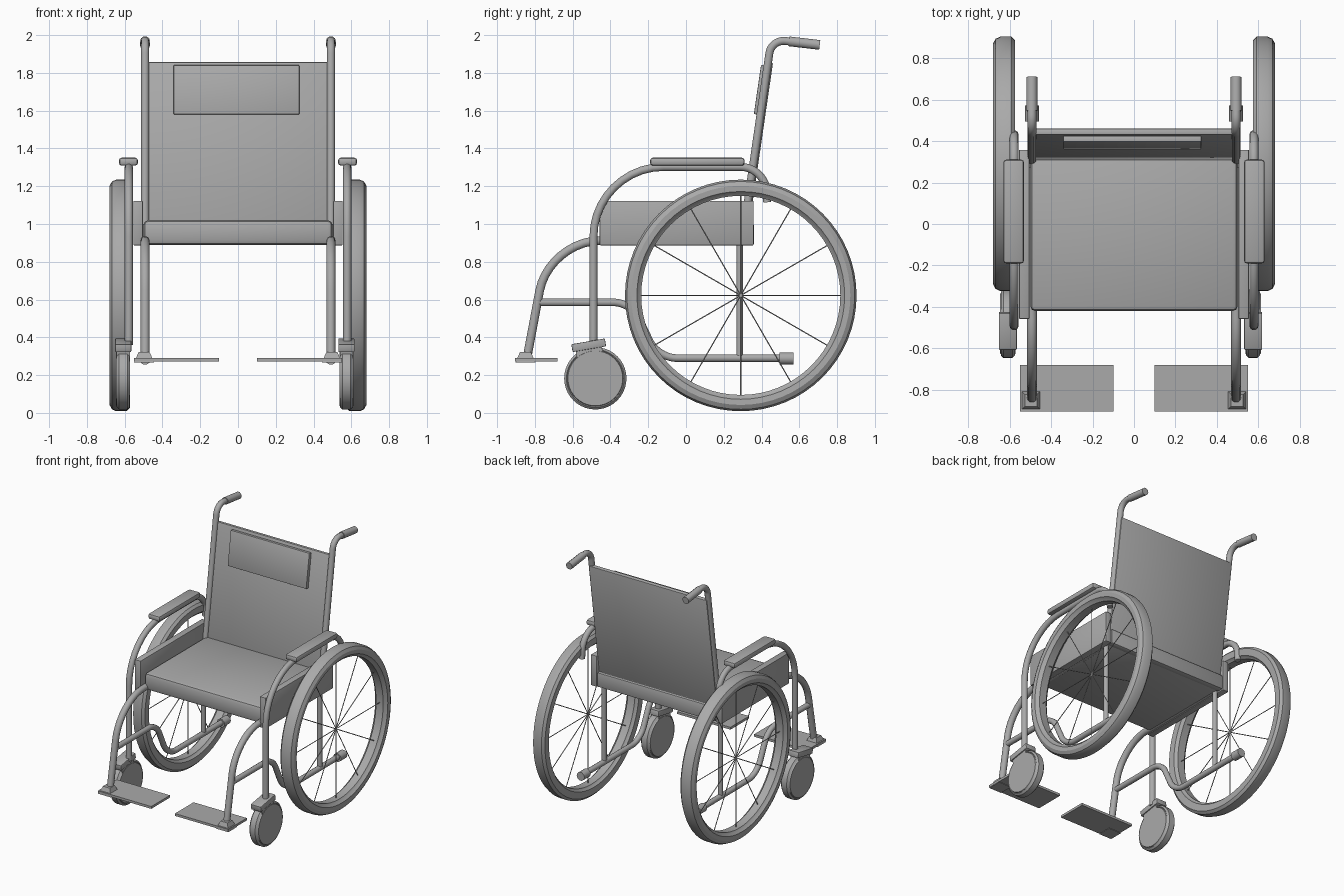
import bpy, bmesh, math
from mathutils import Vector, Matrix

if "Cube" in bpy.data.objects:
    bpy.data.objects.remove(bpy.data.objects["Cube"], do_unlink=True)

GREY = (0.4, 0.4, 0.4, 1)
grey = bpy.data.materials.new("plain_grey")
grey.use_nodes = True
grey.diffuse_color = GREY
grey.node_tree.nodes["Principled BSDF"].inputs["Base Color"].default_value = GREY


def add_object(name, data):
    obj = bpy.data.objects.new(name, data)
    bpy.context.collection.objects.link(obj)
    data.materials.append(grey)
    return obj


def finish(name, bm, smooth=False):
    bmesh.ops.recalc_face_normals(bm, faces=bm.faces)
    mesh = bpy.data.meshes.new(name)
    bm.to_mesh(mesh)
    bm.free()
    obj = add_object(name, mesh)
    if smooth:
        bpy.ops.object.select_all(action='DESELECT')
        obj.select_set(True)
        bpy.context.view_layer.objects.active = obj
        bpy.ops.object.shade_smooth_by_angle(angle=math.radians(30))
    return obj


def box(name, centre, size, bevel=0.0, tilt=0.0, taper=1.0, segments=2):
    """Box tilted about x, with an optional narrower top and soft edges."""
    bm = bmesh.new()
    bmesh.ops.create_cube(bm, size=1)
    for v in bm.verts:
        if v.co.z > 0:
            v.co.x *= taper
            v.co.y *= taper
        v.co = Vector(a * b for a, b in zip(v.co, size))
    if bevel:
        bmesh.ops.bevel(bm, geom=bm.edges[:], offset=bevel, segments=segments,
                        profile=0.5, affect='EDGES')
    bm.transform(Matrix.Translation(centre) @ Matrix.Rotation(tilt, 4, 'X'))
    return finish(name, bm, bevel > 0)


def rounded(points):
    """Path in (y, z, corner length), each corner turned into an arc."""
    pts = [Vector(p[:2]) for p in points]
    out = [pts[0]]
    for i in range(1, len(pts) - 1):
        corner, reach = pts[i], points[i][2]
        a = corner + (pts[i - 1] - corner).normalized() * reach
        b = corner + (pts[i + 1] - corner).normalized() * reach
        c, d = a.lerp(corner, 0.55), b.lerp(corner, 0.55)
        for k in range(11):
            t = k / 10
            s = 1 - t
            out.append(a * s**3 + c * 3 * s * s * t + d * 3 * s * t * t + b * t**3)
    return out + [pts[-1]]


def tube(name, x, points, radius):
    curve = bpy.data.curves.new(name, 'CURVE')
    curve.dimensions = '3D'
    curve.bevel_depth = radius
    curve.bevel_resolution = 3
    curve.use_fill_caps = True
    path = rounded(points)
    spline = curve.splines.new('POLY')
    spline.points.add(len(path) - 1)
    for p, co in zip(spline.points, path):
        p.co = (x, co.x, co.y, 1)
    spline.use_smooth = True
    return add_object(name, curve)


def lathe(name, profile, centre, closed, steps=64):
    """Turn an (x, radius) profile about the x axis."""
    bm = bmesh.new()
    verts = [bm.verts.new((x, 0, r)) for x, r in profile]
    edges = [bm.edges.new(pair) for pair in zip(verts, verts[1:])]
    if closed:
        edges.append(bm.edges.new((verts[-1], verts[0])))
    bmesh.ops.spin(bm, geom=verts + edges, axis=(1, 0, 0), cent=(0, 0, 0),
                   angle=2 * math.pi, steps=steps)
    bmesh.ops.remove_doubles(bm, verts=bm.verts[:], dist=0.0005)
    bm.transform(Matrix.Translation(centre))
    return finish(name, bm, True)


def spokes(name, x, centre, length, count):
    bm = bmesh.new()
    for i in range(count):
        turn = Matrix.Rotation(2 * math.pi * i / count, 4, 'X')
        bmesh.ops.create_cone(bm, cap_ends=True, segments=6, radius1=0.003, radius2=0.003,
                              depth=length,
                              matrix=turn @ Matrix.Translation((0, 0, length / 2)))
    bm.transform(Matrix.Translation((x, *centre)))
    return finish(name, bm)


# Seat, back and head cushion
box("seat", (0, -0.04, 0.955), (1.0, 0.76, 0.13), bevel=0.025)
box("seat_rear_band", (0, 0.335, 0.945), (1.0, 0.05, 0.11), bevel=0.008)
lean = -math.atan(0.146)
box("backrest", (0, 0.383, 1.425), (0.99, 0.03, 0.87), bevel=0.006, tilt=lean)
box("back_cushion", (-0.008, 0.392, 1.71), (0.665, 0.028, 0.262), bevel=0.004, tilt=lean)

WHEEL = (0.29, 0.622)
for s, side in ((1, "left"), (-1, "right")):
    # Rear wheel
    profile = [(0.59, 0.613), (0.645, 0.613), (0.667, 0.603), (0.68, 0.58), (0.678, 0.55),
               (0.66, 0.535), (0.655, 0.527), (0.595, 0.527), (0.59, 0.535), (0.575, 0.545),
               (0.573, 0.595)]
    lathe(side + "_rear_tyre", [(s * x, r) for x, r in profile], (0, *WHEEL), True)
    spokes(side + "_spokes", s * 0.625, WHEEL, 0.535, 12)

    # Frame tubes
    x = s * 0.492
    tube(side + "_back_tube", x, [(0.3, 0.93), (0.452, 1.978, 0.075), (0.6, 1.96)], 0.022)
    tube(side + "_push_grip", x, [(0.545, 1.967), (0.708, 1.948)], 0.027)
    tube(side + "_leg_tube", x, [(0.3, 0.912), (-0.725, 0.912, 0.27), (-0.842, 0.29)], 0.024)
    tube(side + "_rear_post", x, [(0.285, 1.0), (0.285, 0.29)], 0.018)
    tube(side + "_lower_tube", x, [(-0.78, 0.585), (-0.29, 0.585, 0.09), (-0.15, 0.29, 0.1),
                                   (0.52, 0.29)], 0.021)
    tube(side + "_tube_cap", x, [(0.495, 0.288), (0.57, 0.288)], 0.033)

    # Armrest and side panel
    tube(side + "_arm_tube", s * 0.578, [(-0.49, 0.36), (-0.49, 1.302, 0.37),
                                         (0.42, 1.302, 0.13), (0.43, 1.115)], 0.022)
    box(side + "_arm_pad", (s * 0.58, 0.06, 1.33), (0.1, 0.5, 0.042), bevel=0.014)
    box(side + "_side_panel", (s * 0.529, -0.05, 1.005), (0.05, 0.815, 0.235), bevel=0.004)

    # Footrest
    box(side + "_footplate", (s * 0.325, -0.792, 0.282), (0.45, 0.225, 0.018))
    box(side + "_foot_socket", (s * 0.497, -0.85, 0.295), (0.106, 0.105, 0.055), taper=0.55)

    # Front caster
    cx = 0.574 if s > 0 else -0.608
    half = [(0.037, 0), (0.037, 0.145), (0.03, 0.148), (0.034, 0.153), (0.022, 0.165)]
    full = half + [(-a, r) for a, r in reversed(half)]
    lathe(side + "_caster", full, (cx, -0.48, 0.183), False, 40)
    box(side + "_caster_fork", (cx, -0.515, 0.358), (0.086, 0.18, 0.042), bevel=0.004, tilt=0.17)
    box(side + "_caster_neck", (cx, -0.51, 0.31), (0.07, 0.14, 0.08), tilt=0.17)
